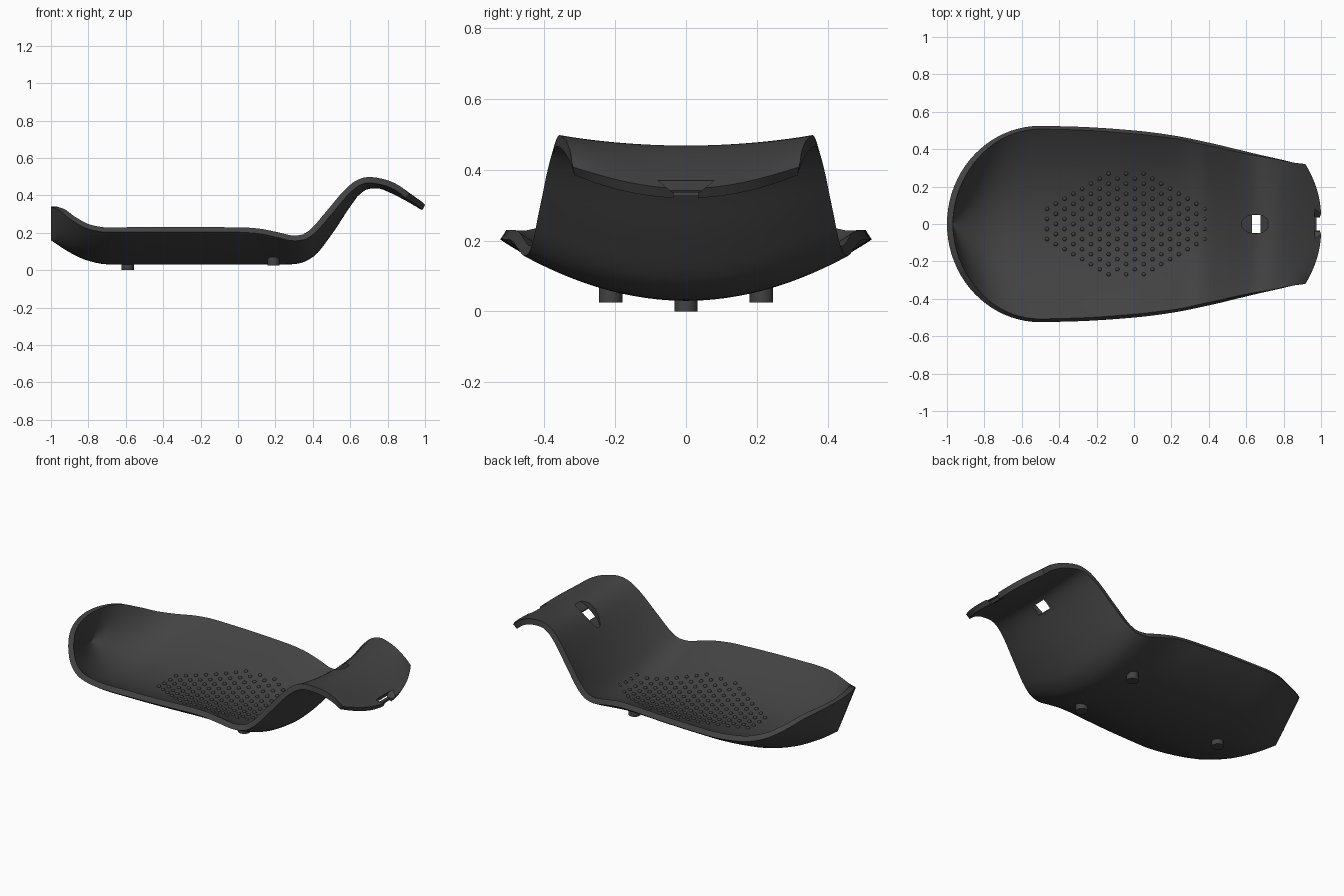
import bpy, bmesh, math
from mathutils import Matrix

if "Cube" in bpy.data.objects:
    bpy.data.objects.remove(bpy.data.objects["Cube"])

dark = bpy.data.materials.new("charcoal plastic")
colour = (0.055, 0.055, 0.055, 1)
dark.use_nodes = True
dark.diffuse_color = colour
dark.node_tree.nodes["Principled BSDF"].inputs["Base Color"].default_value = colour

THICK = 0.032
TIP = 0.985

# Profiles along the length: centre height and rim height of the underside, half width
CENTRE = [(-1, .16), (-.9, .095), (-.8, .05), (-.7, .031), (-.6, .03), (.25, .03), (.32, .035), (.4, .07),
          (.5, .19), (.6, .34), (.65, .405), (.7, .435), (.75, .437), (.8, .42), (.9, .37), (TIP, .32)]
RIM = [(-1, .34), (-.95, .315), (-.9, .275), (-.8, .22), (-.7, .203), (0, .203), (.1, .197), (.2, .178),
       (.3, .157), (.35, .162), (.4, .19), (.5, .30), (.6, .415), (.65, .453), (.7, .467), (.8, .455),
       (.9, .425), (TIP, .385)]
WIDTH = [(-.5, .525), (-.3, .52), (0, .5), (.2, .475), (.4, .435), (.7, .365), (.9, .33), (TIP, .315)]


def smooth(table, x):
    """Cubic interpolation through a table of points, without overshoot."""
    n = len(table)

    def chord(i):
        (a, p), (b, q) = table[i], table[i + 1]
        return (q - p) / (b - a)

    def slope(i):
        if i in (0, n - 1):
            return chord(min(i, n - 2))
        l, r = chord(i - 1), chord(i)
        return 0 if l * r <= 0 else 2 * l * r / (l + r)

    i = 0
    while i < n - 2 and x > table[i + 1][0]:
        i += 1
    (a, p), (b, q) = table[i], table[i + 1]
    h = b - a
    t = (x - a) / h
    return (p * (1 + 2 * t) * (1 - t) ** 2 + q * t * t * (3 - 2 * t)
            + h * t * (1 - t) * (slope(i) * (1 - t) - slope(i + 1) * t))


def half_width(s):
    if s < -.5:
        return .525 * math.sqrt(max(0, 1 - ((s + .5) / .5) ** 2))
    return smooth(WIDTH, s)


def surface(s, v):
    """Point on the underside; v runs from -1 to 1 across."""
    bend = max(0, (s - .6) / (TIP - .6)) ** 2
    low, high = smooth(CENTRE, s), smooth(RIM, s)
    return (s - .09 * bend * abs(v) ** 2.5, half_width(s) * v, low + (high - low) * v * v)


def make_object(name, bm):
    mesh = bpy.data.meshes.new(name)
    bm.to_mesh(mesh)
    bm.free()
    obj = bpy.data.objects.new(name, mesh)
    bpy.context.collection.objects.link(obj)
    mesh.materials.append(dark)
    return obj


def activate(obj):
    bpy.ops.object.select_all(action='DESELECT')
    obj.select_set(True)
    bpy.context.view_layer.objects.active = obj


def prism(name, lower, upper):
    """Closed solid between two matching rings."""
    bm = bmesh.new()
    a = [bm.verts.new(p) for p in lower]
    b = [bm.verts.new(p) for p in upper]
    bm.faces.new(a[::-1])
    bm.faces.new(b)
    for i in range(len(a)):
        j = (i + 1) % len(a)
        bm.faces.new((a[i], a[j], b[j], b[i]))
    bmesh.ops.recalc_face_normals(bm, faces=bm.faces)
    return make_object(name, bm)


def block(name, x0, x1, y0, y1, z0, z1):
    """Block whose sides flare from half width y0 to y1."""
    ring = lambda y, z: [(x0, -y, z), (x1, -y, z), (x1, y, z), (x0, y, z)]
    return prism(name, ring(y0, z0), ring(y1, z1))


def cut(obj, cutter):
    cutter.hide_render = True
    activate(obj)
    mod = obj.modifiers.new("cut", 'BOOLEAN')
    mod.operation = 'DIFFERENCE'
    mod.solver = 'EXACT'
    mod.object = cutter
    bpy.ops.object.modifier_apply(modifier=mod.name)
    bpy.data.objects.remove(cutter)


# Curved shell: scooped tray rising into a hooked rest
stations = [-.5 - .5 * math.cos(math.pi / 2 * i / 20) for i in range(20)]
stations += [-.5 + (TIP + .5) * i / 64 for i in range(65)]
ACROSS = 36
bm = bmesh.new()
grid = [[bm.verts.new(surface(s, 2 * j / ACROSS - 1)) for j in range(ACROSS + 1)] for s in stations]
for r, q in zip(grid, grid[1:]):
    for j in range(ACROSS):
        bm.faces.new((r[j], r[j + 1], q[j + 1], q[j]))
bmesh.ops.remove_doubles(bm, verts=bm.verts, dist=1e-5)
bm.normal_update()
if sum(f.normal.z for f in bm.faces) > 0:
    bmesh.ops.reverse_faces(bm, faces=bm.faces)
shell = make_object("shell", bm)
activate(shell)
solid = shell.modifiers.new("thickness", 'SOLIDIFY')
solid.thickness = THICK
solid.offset = -1
bpy.ops.object.modifier_apply(modifier=solid.name)

# Oval recess with a through slot in the raised part
mid = .65
floor = smooth(CENTRE, mid) + .004
oval = [(.075 * math.cos(a), .05 * math.sin(a)) for a in (math.tau * k / 32 for k in range(32))]
ring = lambda z: [(mid + x, y, z + .88 * x) for x, y in oval]
cut(shell, prism("recess_cutter", ring(floor), ring(floor + .2)))
cut(shell, block("slot_cutter", .63, .677, .048, .048, .3, .6))

# Pouring notch in the tip
cut(shell, block("groove_cutter", .95, 1.1, .04, .08, .338, .37))
cut(shell, block("notch_cutter", .975, 1.1, .036, .036, .25, .5))
activate(shell)
bpy.ops.object.shade_smooth_by_angle(angle=math.radians(35))

# Staggered grip bumps on the tray floor
bm = bmesh.new()
for col in range(19):
    x = -.465 + .047 * col
    reach = min(.285, .285 - (abs(x + .042) - .1) * .6)
    for row in range(-6, 7):
        y = .054 * (row + .5 * (col % 2 == 0))
        if abs(y) <= reach:
            z = surface(x, y / half_width(x))[2] + THICK * 1.03
            bmesh.ops.create_icosphere(bm, subdivisions=2, radius=.011,
                                       matrix=Matrix.Translation((x, y, z)))
bumps = make_object("grip_bumps", bm)
activate(bumps)
bpy.ops.object.shade_smooth()

# Three round feet
for name, x, y, z0, z1 in (("rear_foot", -.59, 0, 0, .045),
                           ("left_foot", .19, .213, .025, .07),
                           ("right_foot", .19, -.213, .025, .07)):
    disc = [(x + .033 * math.cos(a), y + .033 * math.sin(a)) for a in (math.tau * k / 32 for k in range(32))]
    foot = prism(name, [(*p, z0) for p in disc], [(*p, z1) for p in disc])
    activate(foot)
    bpy.ops.object.shade_smooth_by_angle(angle=math.radians(35))
